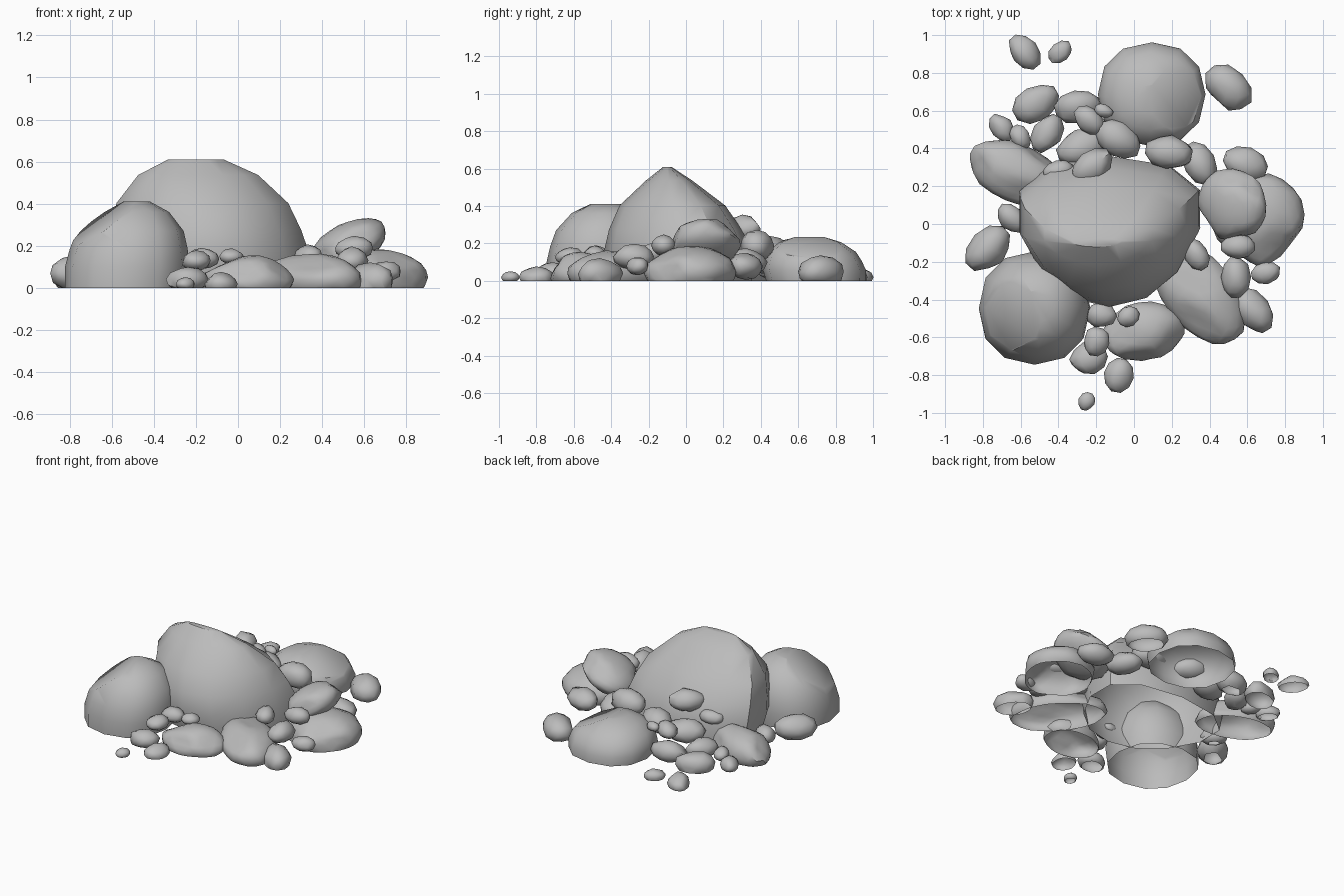
import bpy, bmesh, math, random
from mathutils import Vector, Euler

random.seed(7)

if "Cube" in bpy.data.objects:
    bpy.data.objects.remove(bpy.data.objects["Cube"], do_unlink=True)

stone = bpy.data.materials.new("grey_stone")
stone.use_nodes = True
grey = (0.5, 0.5, 0.5, 1)
stone.diffuse_color = grey
stone.node_tree.nodes["Principled BSDF"].inputs["Base Color"].default_value = grey

# Shared dome profile of the boulders: height fraction and width fraction
DOME = [(0, .97), (.25, 1), (.45, .95), (.66, .86), (.88, .6), (1, .28)]


def slice_off(bm, point, normal):
    """Remove everything beyond a plane and return the edges along the cut."""
    cut = bmesh.ops.bisect_plane(bm, geom=bm.verts[:] + bm.edges[:] + bm.faces[:],
                                 plane_co=point, plane_no=normal, clear_outer=True)
    return [item for item in cut["geom_cut"] if isinstance(item, bmesh.types.BMEdge)]


def finish(bm, name, crease_angle):
    """Cut the rock open at the ground, then shade it smooth with sharp creases."""
    slice_off(bm, (0, 0, 0), (0, 0, -1))
    mesh = bpy.data.meshes.new(name)
    bm.to_mesh(mesh)
    bm.free()
    mesh.materials.append(stone)
    for face in mesh.polygons:
        face.use_smooth = True
    mesh.set_sharp_from_angle(angle=math.radians(crease_angle))
    bpy.context.collection.objects.link(bpy.data.objects.new(name, mesh))


def rounded(value):
    """Slightly squared version of a sine or cosine."""
    return math.copysign(abs(value) ** 0.9, value)


def boulder(name, centre, radii, peak, taper=0, ridge=1, facet=None):
    """Domed loft that leans towards its peak; taper narrows the front, ridge pinches the top."""
    sides = 12
    centre, peak = Vector((*centre, 0)), Vector(peak)
    bm = bmesh.new()
    rings = []
    for height, width in DOME:
        middle = centre.lerp(peak, height)
        ring = []
        for i in range(sides):
            angle = math.tau * i / sides
            across, along = rounded(math.cos(angle)), rounded(math.sin(angle))
            offset = Vector((across * (1 + taper * along) * width * radii[0],
                             along * width ** ridge * radii[1], 0))
            ring.append(bm.verts.new(middle + offset))
        rings.append(ring)
    for low, high in zip(rings, rings[1:]):
        for i in range(sides):
            j = (i + 1) % sides
            bm.faces.new((low[i], low[j], high[j], high[i]))
    bm.faces.new(rings[-1])
    if facet:
        bmesh.ops.edgeloop_fill(bm, edges=slice_off(bm, *facet))
    bmesh.ops.recalc_face_normals(bm, faces=bm.faces[:])
    finish(bm, name, 38)


def rock(name, centre, radii, turn=0, tilt=0, detail=2):
    """Worn ellipsoid stone with a few flattened sides."""
    bm = bmesh.new()
    bmesh.ops.create_icosphere(bm, subdivisions=detail, radius=1.04)
    flats = [Vector((random.uniform(-1, 1), random.uniform(-1, 1), random.random())).normalized()
             for _ in range(4)]
    spin = Euler((0, math.radians(tilt), math.radians(turn))).to_matrix()
    for vert in bm.verts:
        for normal in flats:
            vert.co -= normal * max(0, vert.co.dot(normal) - 0.87)
        shape = Vector(a * b for a, b in zip(vert.co, radii))
        vert.co = spin @ shape * random.uniform(0.98, 1.03) + Vector(centre)
    finish(bm, name, 50)


def scatter(name, stones, slim=0.72, flat=0.6):
    """Small stones given as x, y, z, half length and turn."""
    for number, (x, y, z, size, turn) in enumerate(stones, 1):
        rock(f"{name}_{number}", (x, y, z), (size, size * slim, size * flat), turn)


# Main boulders
boulder("centre_boulder", (-.11, -.02), (.475, .4), (-.2, -.1, .61), taper=.25, ridge=2.3)
boulder("front_right_boulder", (-.535, -.45), (.295, .3), (-.5, -.43, .41),
        facet=((-.61, -.5, .33), (-.55, -.2, .8)))
boulder("back_boulder", (.095, .695), (.285, .275), (.09, .66, .235),
        facet=((.21, .67, .185), (.4, 0, .9)))

# Medium rocks around the boulders
rock("left_rock", (.66, .02, .05), (.24, .23, .13), turn=60, detail=3)
rock("left_top_rock", (.52, .1, .2), (.19, .19, .1), turn=10, tilt=-28, detail=3)
rock("front_left_rock", (.34, -.36, .04), (.31, .18, .12), turn=-52, detail=3)
rock("front_rock", (.05, -.57, .04), (.21, .15, .11), turn=10, detail=3)
rock("back_right_rock", (-.62, .27, .05), (.26, .15, .12), turn=-22, detail=3)

# Loose stones lying on the ground behind
scatter("back_stone", [(-.58, .91, .02, .1, -50), (-.39, .91, .02, .07, 40),
                       (.5, .72, .05, .14, -45), (-.52, .64, .04, .13, 30),
                       (-.7, .51, .03, .08, -50), (-.6, .46, .06, .07, -60)])

# Stones piled against the back of the centre boulder
scatter("back_slope_stone", [(-.46, .48, .07, .11, 60), (-.3, .62, .06, .12, 10),
                             (-.24, .55, .17, .09, -40), (-.16, .6, .19, .05, -20),
                             (-.28, .41, .12, .13, 20), (-.08, .45, .16, .13, -30),
                             (-.4, .28, .2, .08, 10), (-.22, .3, .28, .12, 40),
                             (.19, .38, .19, .13, -10), (.35, .32, .1, .12, -60)], slim=.7)

# Stones along both sides
scatter("side_stone", [(.59, .32, .08, .12, -20), (-.65, .03, .05, .09, -45),
                       (-.77, -.13, .07, .14, 45), (.33, -.16, .15, .09, -60),
                       (.55, -.12, .19, .09, 0), (.54, -.28, .13, .11, 90),
                       (.7, -.26, .08, .08, 10), (.63, -.46, .04, .13, -55)], slim=.7)

# Stones in front
scatter("front_stone", [(-.17, -.48, .14, .08, 10), (-.03, -.49, .15, .06, 30),
                        (-.2, -.62, .13, .08, 80), (-.24, -.71, .04, .1, 20),
                        (-.08, -.8, .02, .09, 80), (-.25, -.94, .02, .05, 70)], slim=.85)
